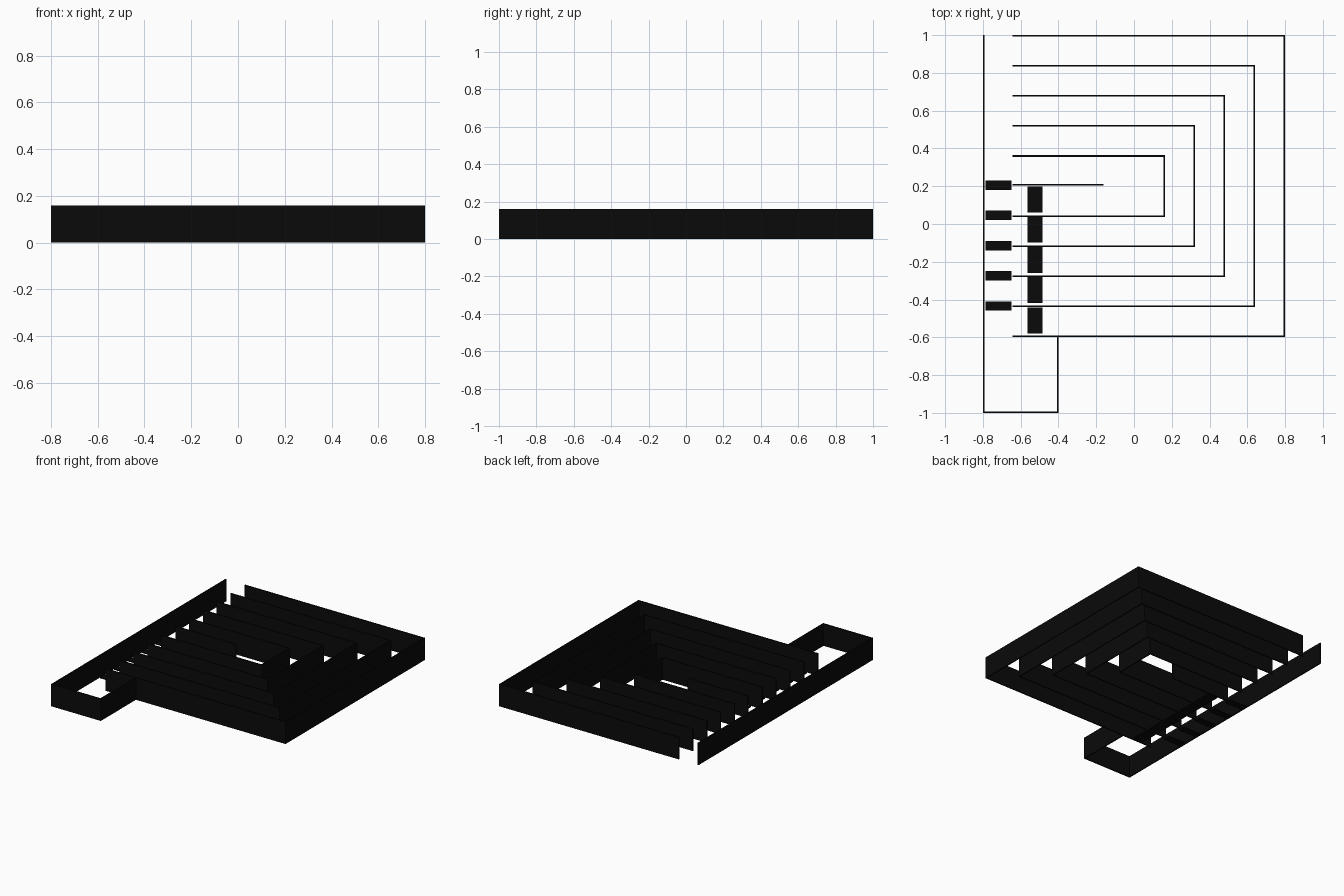
import bpy

if "Cube" in bpy.data.objects:
    bpy.data.objects.remove(bpy.data.objects["Cube"])

T = 0.008      # wall thickness
H = 0.16       # wall height
PITCH = 0.159  # spacing between nested walls

black = bpy.data.materials.new("black")
black.diffuse_color = (0.003, 0.003, 0.003, 1)
black.use_nodes = True
black.node_tree.nodes["Principled BSDF"].inputs["Base Color"].default_value = black.diffuse_color


def extruded(name, outline, height):
    # closed outline raised from the ground
    n = len(outline)
    verts = [(x, y, z) for z in (0, height) for x, y in outline]
    faces = [tuple(range(n))[::-1], tuple(range(n, 2 * n))]
    faces += [(i, (i + 1) % n, n + (i + 1) % n, n + i) for i in range(n)]
    mesh = bpy.data.meshes.new(name)
    mesh.from_pydata(verts, [], faces)
    mesh.materials.append(black)
    ob = bpy.data.objects.new(name, mesh)
    bpy.context.collection.objects.link(ob)
    return ob


def box(name, x0, x1, y0, y1, height):
    return extruded(name, [(x0, y0), (x1, y0), (x1, y1), (x0, y1)], height)


# long side wall with hooked entrance
extruded("entrance_wall", [
    (-0.8, -1), (-0.4, -1), (-0.4, -0.598), (-0.4 - T, -0.598),
    (-0.4 - T, -1 + T), (-0.8 + T, -1 + T), (-0.8 + T, 1), (-0.8, 1)], H)

# nested U-shaped walls, open to the left
END = -0.643
for k in range(5):
    d = k * PITCH
    r, t, b = 0.8 - d, 1 - d, -0.598 + d
    extruded(f"nested_wall_{k + 1}", [
        (END, b), (r, b), (r, t), (END, t),
        (END, t - T), (r - T, t - T), (r - T, b + T), (END, b + T)], H)

# straight wall in the middle
box("center_wall", END, -0.161, 0.205, 0.205 + T, H)

# flat floor markers: small row by the side wall, larger row in the lanes
for k in range(5):
    y = 0.206 - 0.16 * k
    box(f"gate_marker_{k + 1}", -0.787, -0.649, y - 0.025, y + 0.025, 0.008)
    y = 0.13 - 0.16 * k
    box(f"lane_marker_{k + 1}", -0.564, -0.484, y - 0.069, y + 0.069, 0.008)
